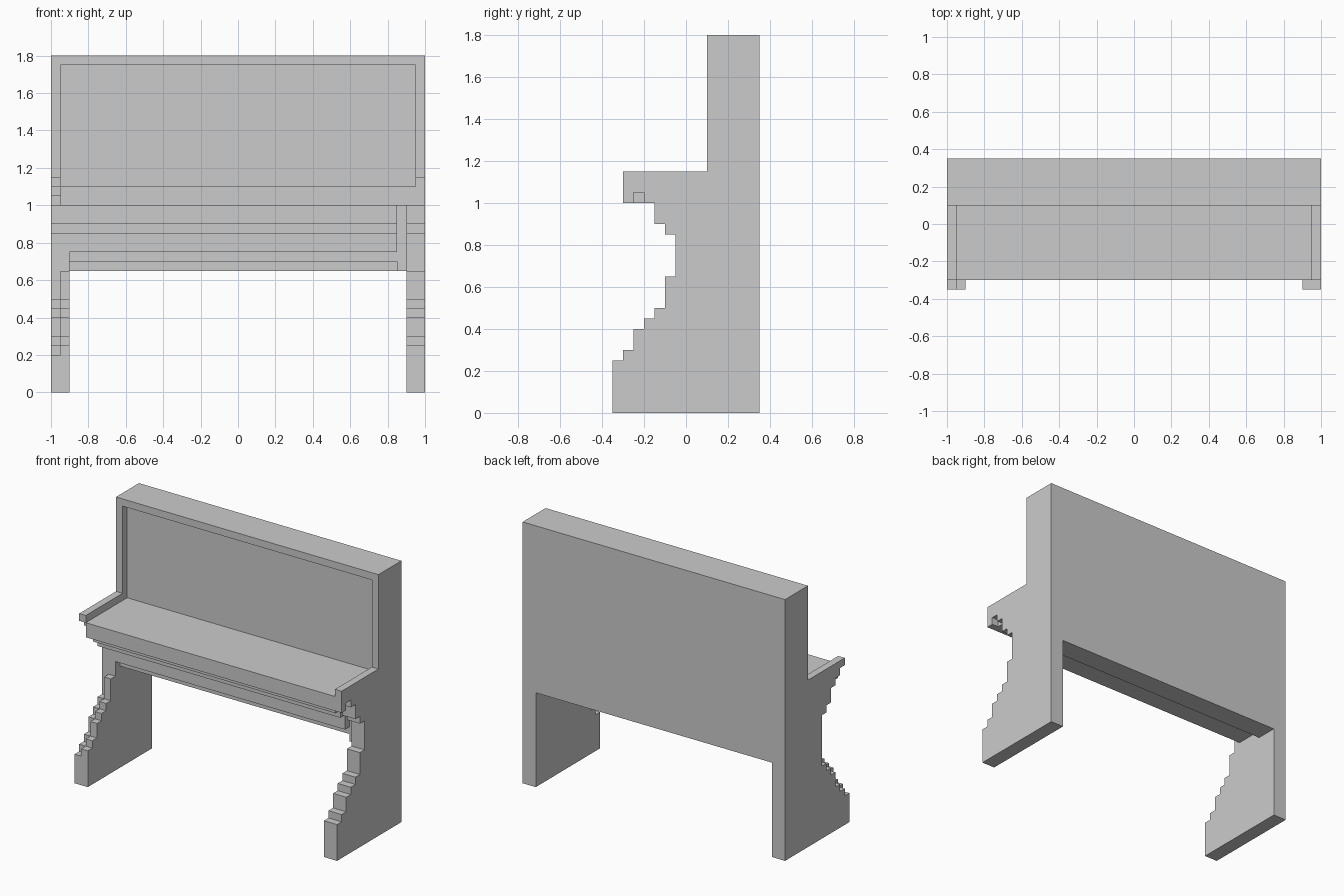
import bpy, bmesh

if "Cube" in bpy.data.objects:
    bpy.data.objects.remove(bpy.data.objects["Cube"])

BACK = 0.35


def prism(name, x0, x1, profile):
    """Extrude a (y, z) outline from x0 to x1."""
    bm = bmesh.new()
    face = bm.faces.new([bm.verts.new((x0, y, z)) for y, z in profile])
    ext = bmesh.ops.extrude_face_region(bm, geom=[face])
    moved = [v for v in ext["geom"] if isinstance(v, bmesh.types.BMVert)]
    bmesh.ops.translate(bm, verts=moved, vec=(x1 - x0, 0, 0))
    bmesh.ops.recalc_face_normals(bm, faces=bm.faces[:])
    mesh = bpy.data.meshes.new(name)
    bm.to_mesh(mesh)
    bm.free()
    obj = bpy.data.objects.new(name, mesh)
    bpy.context.collection.objects.link(obj)
    return obj


def stairs(steps, z=0.0):
    """Turn (front y, top z) steps into the points of a stepped front edge."""
    points = []
    for y, top in steps:
        points += [(y, z), (y, top)]
        z = top
    return points


# stepped front edge shared by the side panels
foot = [(-.35, .25), (-.30, .30), (-.25, .40), (-.20, .45), (-.15, .50), (-.10, .65)]
neck = [(-.05, .85), (-.10, .90), (-.15, 1.0)]
tower = [(.10, 1.15), (.10, 1.8), (BACK, 1.8), (BACK, 0)]

# inner layer of both legs
inner = stairs(foot + neck) + [(BACK, 1.0), (BACK, 0)]
for side, sx in (("left", -1), ("right", 1)):
    prism(side + "_inner_leg", sx * .90, sx * .95, inner)

# right outer panel with full armrest and a small notch below it
notch = [(-.20, 1.0), (-.20, 1.05), (-.25, 1.05), (-.25, 1.0), (-.30, 1.0), (-.30, 1.15)]
prism("right_outer_panel", .95, 1.0, stairs(foot + neck) + notch + tower)

# left outer panel, slimmer foot steps and a stepped armrest
slim_foot = [(-.35, .20), (-.30, .25), (-.25, .30), (-.20, .40), (-.15, .45), (-.10, .50)]
arm = [(-.20, 1.05), (-.25, 1.10), (-.30, 1.15)]
prism("left_outer_panel", -1.0, -.95, stairs(slim_foot + neck + arm) + tower)

# keyboard lid and upper cabinet with recessed front panel
prism("lid_and_cabinet", -.95, .95, [
    (-.30, 1.0), (BACK, 1.0), (BACK, 1.8), (.10, 1.8),
    (.10, 1.75), (.15, 1.75), (.15, 1.1), (-.30, 1.1)])

# stepped rails below the lid
prism("lower_rails", -.90, .85, [
    (BACK, .65), (.20, .65), (.20, .70), (0, .70)]
    + stairs([(0, .75), (-.05, .85), (-.10, .90), (-.15, 1.0)], .70)[1:]
    + [(BACK, 1.0)])

# recessed post at the right end of the rails
prism("rail_end_post", .85, .90, [(0, .65), (0, 1.0), (BACK, 1.0), (BACK, .65)])
